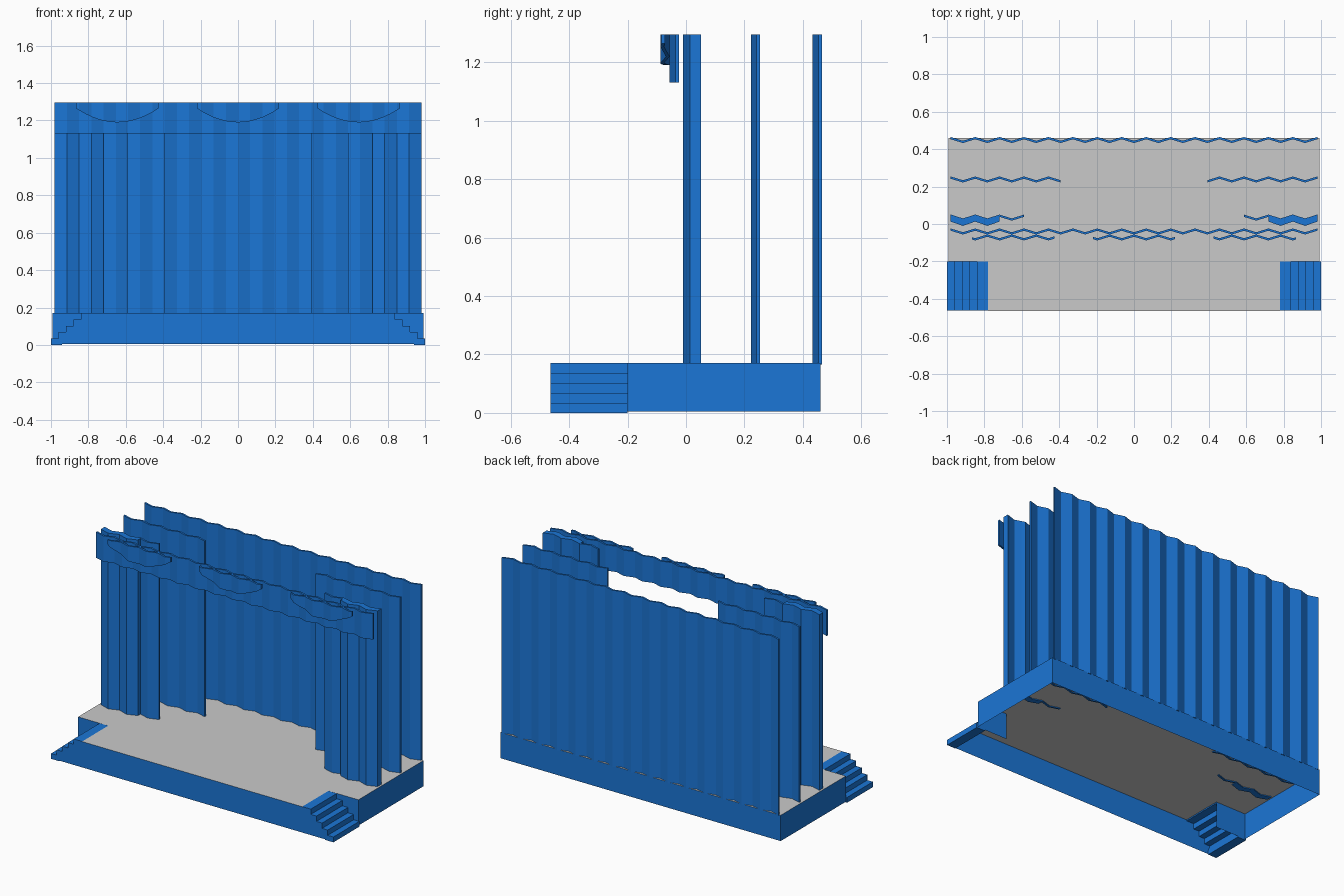
import bpy, bmesh

cube = bpy.data.objects.get("Cube")
if cube:
    bpy.data.objects.remove(cube)


def material(name, rgb):
    m = bpy.data.materials.new(name)
    m.use_nodes = True
    m.diffuse_color = (*rgb, 1)
    m.node_tree.nodes["Principled BSDF"].inputs["Base Color"].default_value = (*rgb, 1)
    return m


BLUE = material("curtain blue", (0.011, 0.18, 0.67))
GRAY = material("floor gray", (0.59, 0.59, 0.59))

DECK = 0.17        # stage floor height
TOP = 1.295        # top of all curtains
HALF = 0.98        # curtain half width
PLEAT = HALF / 15  # width of one pleat face


def finish(name, bm, mats):
    mesh = bpy.data.meshes.new(name)
    bm.to_mesh(mesh)
    bm.free()
    for m in mats:
        mesh.materials.append(m)
    ob = bpy.data.objects.new(name, mesh)
    bpy.context.collection.objects.link(ob)


def fold(x):
    """Zigzag between 0 and 1, starting at 1 on the curtain's outer edge."""
    t = ((x + HALF) / PLEAT) % 2
    return abs(1 - t)


def sweep(name, rings):
    """Closed solid through matching rings of points, capped at both ends."""
    bm = bmesh.new()
    loops = [[bm.verts.new(p) for p in ring] for ring in rings]
    for a, b in zip(loops, loops[1:]):
        for i in range(len(a)):
            j = (i + 1) % len(a)
            bm.faces.new((a[i], a[j], b[j], b[i]))
    bm.faces.new(loops[0])
    bm.faces.new(loops[-1])
    bmesh.ops.recalc_face_normals(bm, faces=bm.faces)
    finish(name, bm, [BLUE])


def curtain(name, x0, x1, y, depth, thick, hem, flip=False, cuts=1):
    """Pleated sheet; hem gives the lower edge height at x."""
    step = PLEAT / cuts
    marks = [-HALF + step * i for i in range(30 * cuts + 1)]
    xs = [x0] + [m for m in marks if x0 + 0.001 < m < x1 - 0.001] + [x1]
    rings = []
    for x in xs:
        f = 1 - fold(x) if flip else fold(x)
        yf = y + depth * f
        rings.append([(x, yf, hem(x)), (x, yf + thick, hem(x)),
                      (x, yf + thick, TOP), (x, yf, TOP)])
    sweep(name, rings)


def floor_hem(x):
    return DECK - 0.005


# Full width curtains
curtain("back_curtain", -HALF, HALF, 0.433, 0.02, 0.012, floor_hem)
curtain("valance", -HALF, HALF, -0.056, 0.02, 0.012, lambda x: 1.13)

# Paired side curtains: name, pleat count, y, depth, thickness
SIDE_CURTAINS = (
    ("middle_curtain", 9, 0.222, 0.02, 0.012),
    ("front_curtain", 6, 0.018, 0.02, 0.012),
    ("front_curtain_bunch", 4, -0.01, 0.023, 0.038),
)
for side, s in (("right", -1), ("left", 1)):
    for name, pleats, y, depth, thick in SIDE_CURTAINS:
        a, b = sorted((s * HALF, s * (HALF - pleats * PLEAT)))
        curtain(f"{side}_{name}", a, b, y, depth, thick, floor_hem)

# Swags hanging in front of the valance
for name, cx in (("right_swag", -0.645), ("middle_swag", 0), ("left_swag", 0.645)):
    curtain(name, cx - 0.22, cx + 0.22, -0.088, 0.02, 0.012,
            lambda x: 1.19 + 0.075 * ((x - cx) / 0.22) ** 2, flip=True, cuts=2)

# Stair profile, from the deck down to the ground
RISE = DECK / 5
edges_x = [0.78, 0.84, 0.88, 0.92, 0.96, 1.0]
steps = []
for i in range(5):
    z = DECK - i * RISE
    steps += [(edges_x[i], z), (edges_x[i + 1], z)]

# Stage: gray deck with open-bottomed blue walls and notched front corners
SX, SY, FRONT, NX, NY, LOW = 0.993, 0.46, -0.465, 0.78, -0.2, 0.005
bm = bmesh.new()


def face(points, mat=0):
    f = bm.faces.new([bm.verts.new(p) for p in points])
    f.material_index = mat


def wall(a, b):
    face([(*a, LOW), (*b, LOW), (*b, DECK), (*a, DECK)])


face([(x, y, DECK) for x, y in (
    (-NX, FRONT), (NX, FRONT), (NX, NY), (SX, NY),
    (SX, SY), (-SX, SY), (-SX, NY), (-NX, NY))], 1)
wall((SX, SY), (-SX, SY))
wall((SX, NY), (SX, SY))
wall((-SX, SY), (-SX, NY))
wall((NX, NY), (SX, NY))
wall((-SX, NY), (-NX, NY))

# Front wall follows the stairs at both ends
right_end = steps[1:-1] + [(0.96, LOW)]
outline = right_end + [(-x, z) for x, z in reversed(right_end)]
face([(x, FRONT, z) for x, z in reversed(outline)])
finish("stage", bm, [BLUE, GRAY])

# Stairs: thin stepped sheets climbing inward
under = [(x - 0.008, z - 0.008) for x, z in steps[1:-2]]
section = steps + [(1.0, 0), (0.94, 0), (0.94, RISE - 0.008)]
section += list(reversed(under)) + [(0.78, DECK - 0.008)]
for name, s in (("right_stairs", -1), ("left_stairs", 1)):
    sweep(name, [[(s * x, y, z) for x, z in section] for y in (-0.463, -0.201)])
